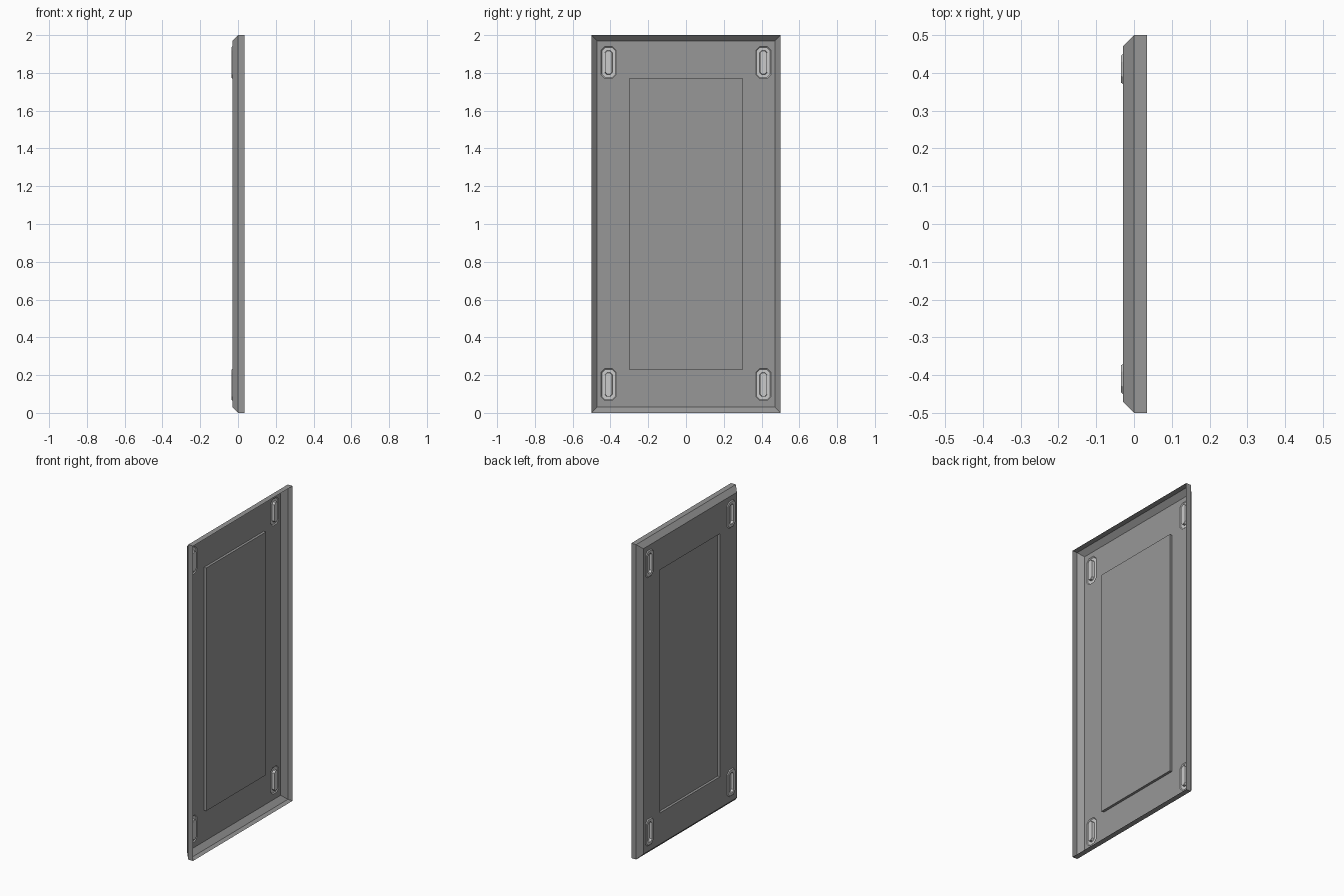
import bpy, bmesh

old = bpy.data.objects.get("Cube")
if old:
    bpy.data.objects.remove(old, do_unlink=True)


def material(name, value):
    mat = bpy.data.materials.new(name)
    mat.use_nodes = True
    color = (value, value, value, 1)
    mat.diffuse_color = color
    mat.node_tree.nodes["Principled BSDF"].inputs["Base Color"].default_value = color
    return mat


panel_grey = material("mid grey", 0.31)
slot_grey = material("light grey", 0.6)

FACE_X, OPEN_X, PAD_X, RIM_X = -0.029, 0.034, -0.013, -0.034
SLOTS = [(y, z) for y in (-0.41, 0.41) for z in (0.15, 1.855)]


def rect(x, hy, hz):
    return [(x, sy * hy, 1 + sz * hz) for sy, sz in ((-1, -1), (1, -1), (1, 1), (-1, 1))]


def octagon(x, cy, cz, hy, hz, cut):
    quarter = [(hy, hz - cut), (hy - cut, hz)]
    pts = quarter + [(-a, b) for a, b in reversed(quarter)]
    pts += [(-a, -b) for a, b in pts]
    return [(x, cy + a, cz + b) for a, b in pts]


def add_loop(bm, pts):
    return [bm.verts.new(p) for p in pts]


def bridge(bm, a, b):
    for i in range(len(a)):
        j = (i + 1) % len(a)
        bm.faces.new((a[i], a[j], b[j], b[i]))


def loop_edges(bm, loop):
    edges = []
    for i, v in enumerate(loop):
        w = loop[(i + 1) % len(loop)]
        edges.append(bm.edges.get((v, w)) or bm.edges.new((v, w)))
    return edges


def finish(bm, name, mat):
    bmesh.ops.recalc_face_normals(bm, faces=bm.faces[:])
    # Outside of the open shell looks towards -x
    bm.faces.ensure_lookup_table()
    flat = [f for f in bm.faces if abs(f.normal.x) > 0.9]
    if sum(f.normal.x * f.calc_area() for f in flat) > 0:
        bmesh.ops.reverse_faces(bm, faces=bm.faces[:])
    mesh = bpy.data.meshes.new(name)
    bm.to_mesh(mesh)
    bm.free()
    mesh.materials.append(mat)
    obj = bpy.data.objects.new(name, mesh)
    bpy.context.collection.objects.link(obj)
    return obj


# Open shell: straight rim, bevelled border and a pressed-in centre field
bm = bmesh.new()
rim = add_loop(bm, rect(OPEN_X, 0.5, 1.0))
shoulder = add_loop(bm, rect(0, 0.5, 1.0))
border = add_loop(bm, rect(FACE_X, 0.47, 0.97))
field = add_loop(bm, rect(FACE_X, 0.3, 0.772))
pad = add_loop(bm, rect(PAD_X, 0.3, 0.772))
bridge(bm, rim, shoulder)
bridge(bm, shoulder, border)
bridge(bm, field, pad)
bm.faces.new(pad)

# Flat face around the field, with an opening for each slot
edges = loop_edges(bm, border) + loop_edges(bm, field)
for y, z in SLOTS:
    edges += loop_edges(bm, add_loop(bm, octagon(FACE_X, y, z, 0.04, 0.085, 0.02)))
bmesh.ops.triangle_fill(bm, edges=edges, use_beauty=True, normal=(-1, 0, 0))
finish(bm, "panel", panel_grey)

# Slot fittings: raised rim with a sunken oblong centre
for y, z in SLOTS:
    bm = bmesh.new()
    loops = [add_loop(bm, octagon(x, y, z, hy, hz, cut)) for x, hy, hz, cut in (
        (FACE_X, 0.04, 0.085, 0.02),
        (RIM_X, 0.036, 0.08, 0.018),
        (RIM_X, 0.02, 0.064, 0.012),
        (-0.018, 0.018, 0.062, 0.011))]
    for a, b in zip(loops, loops[1:]):
        bridge(bm, a, b)
    bm.faces.new(loops[-1])
    side = "left" if y > 0 else "right"
    finish(bm, f"{'upper' if z > 1 else 'lower'}_{'back' if side == 'left' else 'front'}_slot", slot_grey)
